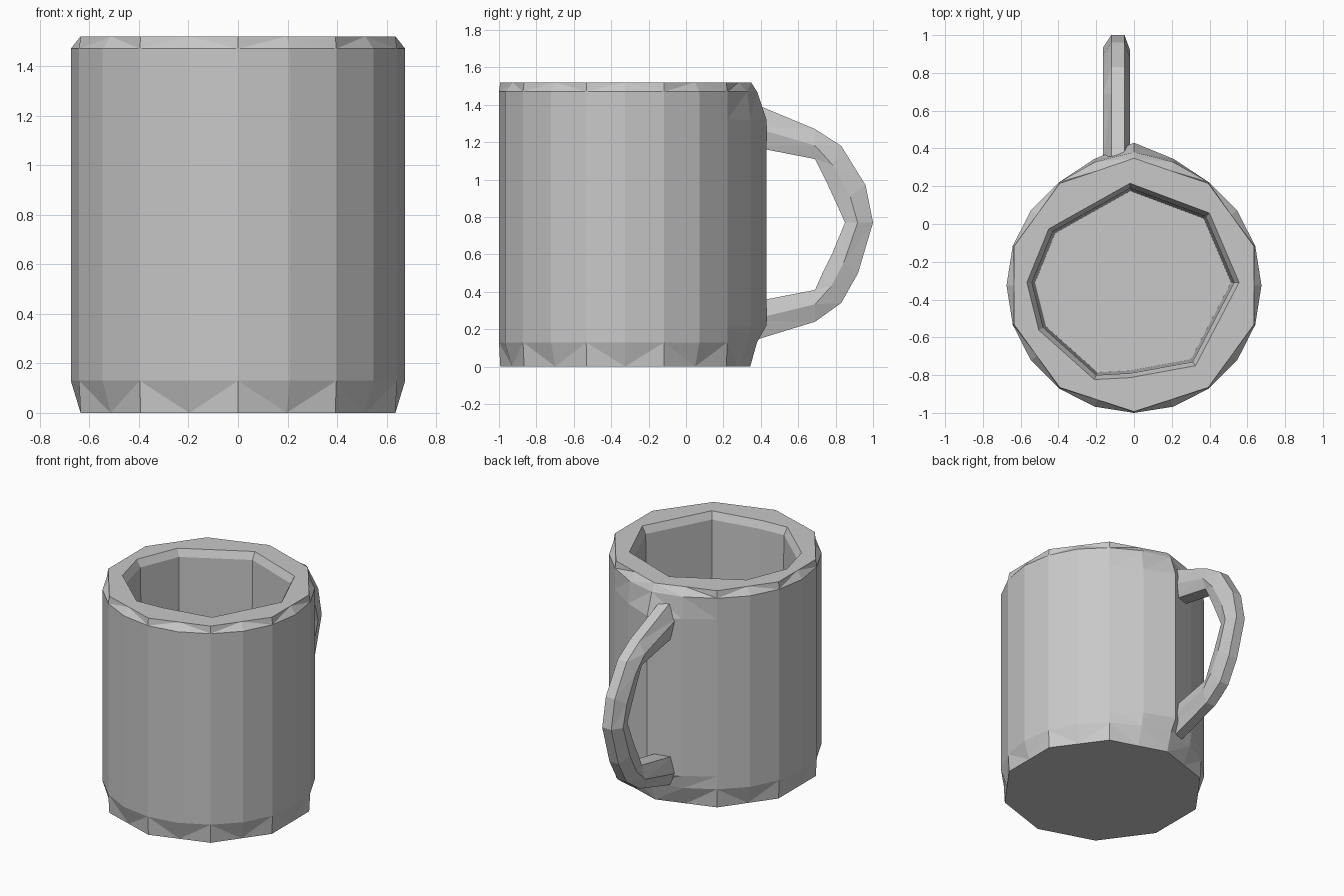
import bpy
import bmesh
import math

cube = bpy.data.objects.get("Cube")
if cube:
    bpy.data.objects.remove(cube)

clay = bpy.data.materials.new("grey clay")
clay.use_nodes = True
grey = (0.58, 0.58, 0.58, 1)
clay.diffuse_color = grey
clay.node_tree.nodes["Principled BSDF"].inputs["Base Color"].default_value = grey


def loft(name, rings):
    """Skin a stack of equal rings and cap both ends."""
    bm = bmesh.new()
    loops = [[bm.verts.new(p) for p in ring] for ring in rings]
    for a, b in zip(loops, loops[1:]):
        for i in range(len(a)):
            j = (i + 1) % len(a)
            bm.faces.new((a[i], a[j], b[j], b[i]))
    bm.faces.new(loops[0])
    bm.faces.new(loops[-1])
    # fold the twisted quads into flat facets
    quads = [f for f in bm.faces if len(f.verts) == 4]
    bmesh.ops.triangulate(bm, faces=quads)
    bmesh.ops.recalc_face_normals(bm, faces=bm.faces)
    mesh = bpy.data.meshes.new(name)
    bm.to_mesh(mesh)
    bm.free()
    mesh.materials.append(clay)
    obj = bpy.data.objects.new(name, mesh)
    bpy.context.collection.objects.link(obj)
    return obj


SIDES = 20
RADIUS = 0.675
CENTRE_Y = -0.325


def body_ring(z, bulge, end=False):
    """Round ring with a ridge at the back; end rings have half the corners."""
    ring = []
    for i in range(SIDES):
        angle = math.tau * i / SIDES
        r = RADIUS
        if end:
            r = 0.668 if i % 2 else 0.668 * math.cos(math.tau / SIDES)
        y = CENTRE_Y + r * math.sin(angle)
        back = SIDES // 4
        if i == back:
            y += bulge
        elif abs(i - back) == 1:
            y += bulge * 0.35
        ring.append((r * math.cos(angle), y, z))
    return ring


# Cup body with faceted foot and rim
body = loft("cup_body", [
    body_ring(0, 0, True), body_ring(0.13, 0.03),
    body_ring(0.22, 0.08), body_ring(1.32, 0.08),
    body_ring(1.47, 0.03), body_ring(1.52, 0.005, True),
])

# Hollow interior with a few uneven sides
opening = [(-0.02, 0.19), (0.38, 0.04), (0.53, -0.31), (0.31, -0.73),
           (-0.02, -0.79), (-0.2, -0.8), (-0.48, -0.55), (-0.54, -0.31),
           (-0.43, -0.04)]


def opening_ring(z, scale):
    return [(x * scale, CENTRE_Y + (y - CENTRE_Y) * scale, z) for x, y in opening]


cavity = loft("cavity_cutter", [opening_ring(0.12, 0.97), opening_ring(1.47, 1),
                                opening_ring(1.53, 1.06)])
cavity.hide_render = True
cut = body.modifiers.new("hollow", 'BOOLEAN')
cut.operation = 'DIFFERENCE'
cut.solver = 'EXACT'
cut.object = cavity
bpy.context.view_layer.objects.active = body
bpy.ops.object.modifier_apply(modifier=cut.name)
bpy.data.objects.remove(cavity)

# Handle: outer and inner (y, z) of each station, top to bottom
stations = [((0.33, 1.42), (0.33, 1.18)), ((0.69, 1.27), (0.69, 1.11)),
            ((0.83, 1.18), (0.75, 0.99)), ((0.96, 0.97), (0.81, 0.86)),
            ((1.0, 0.77), (0.85, 0.77)), ((0.92, 0.5), (0.78, 0.6)),
            ((0.83, 0.34), (0.73, 0.5)), ((0.69, 0.24), (0.69, 0.41)),
            ((0.33, 0.13), (0.33, 0.34))]
# Six-sided section: (x, share of the way from inner to outer)
section = [(-0.14, 0), (-0.04, 0), (-0.02, 0.45),
           (-0.05, 1), (-0.12, 1), (-0.165, 0.55)]
loft("handle", [[(x, b[0] + (a[0] - b[0]) * t, b[1] + (a[1] - b[1]) * t)
                 for x, t in section] for a, b in stations])
